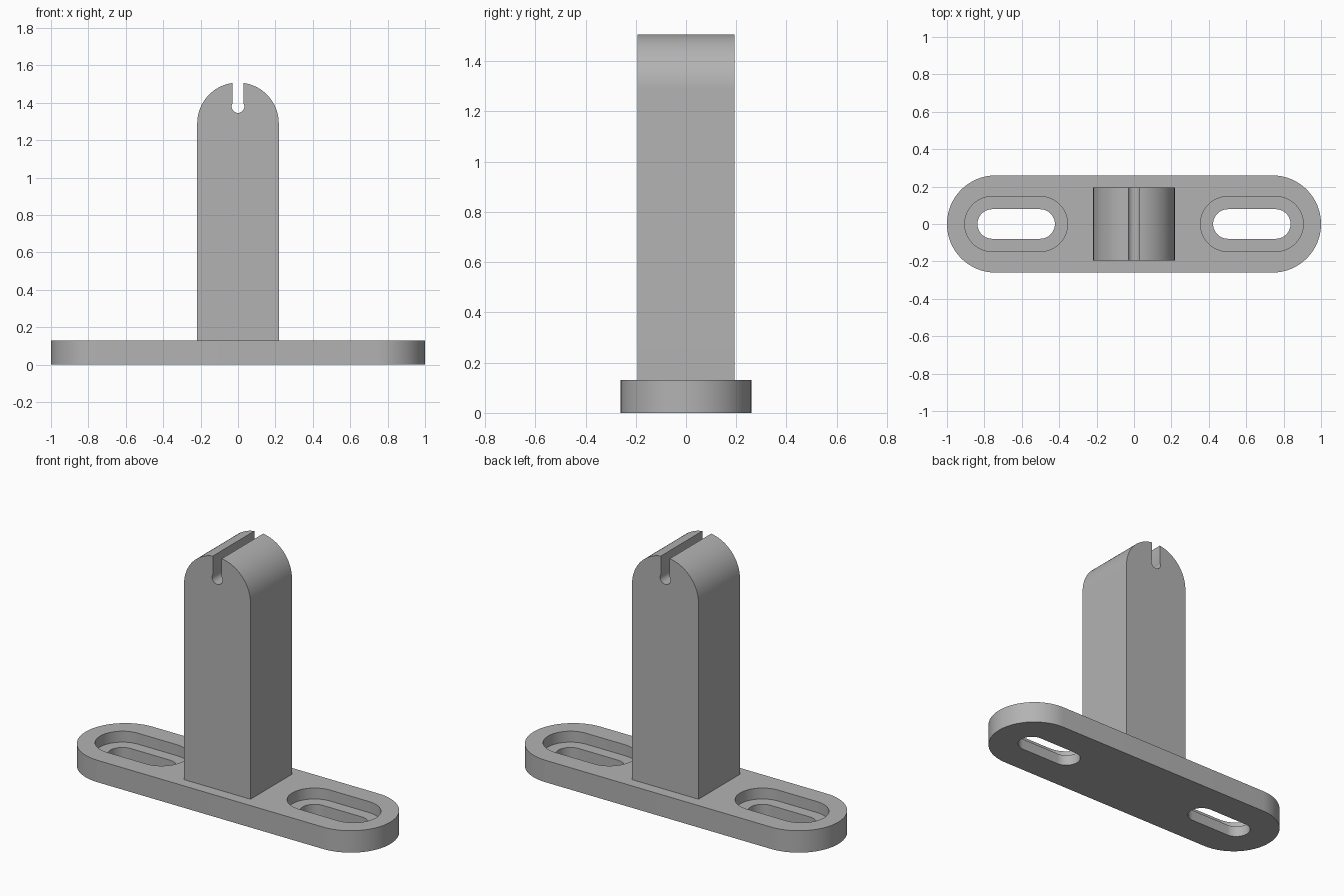
import bpy, bmesh
from math import sin, cos, pi, radians, asin, sqrt
from mathutils import Vector

if "Cube" in bpy.data.objects:
    bpy.data.objects.remove(bpy.data.objects["Cube"], do_unlink=True)

GREY = (0.45, 0.45, 0.45, 1)
grey = bpy.data.materials.new("plain grey")
grey.use_nodes = True
grey.diffuse_color = GREY
grey.node_tree.nodes["Principled BSDF"].inputs["Base Color"].default_value = GREY


def arc(cx, cy, r, start, end, steps=32):
    return [(cx + r * cos(start + (end - start) * i / steps),
             cy + r * sin(start + (end - start) * i / steps)) for i in range(steps + 1)]


def stadium(cx, half_straight, r):
    return (arc(cx + half_straight, 0, r, -pi / 2, pi / 2)
            + arc(cx - half_straight, 0, r, pi / 2, 3 * pi / 2))


def extrude(name, points, direction):
    """Prism made by sweeping a closed 3D outline along a direction."""
    bm = bmesh.new()
    face = bm.faces.new([bm.verts.new(p) for p in points])
    swept = bmesh.ops.extrude_face_region(bm, geom=[face])["geom"]
    bmesh.ops.translate(bm, vec=Vector(direction),
                        verts=[v for v in swept if isinstance(v, bmesh.types.BMVert)])
    bmesh.ops.recalc_face_normals(bm, faces=bm.faces)
    mesh = bpy.data.meshes.new(name)
    bm.to_mesh(mesh)
    bm.free()
    mesh.materials.append(grey)
    obj = bpy.data.objects.new(name, mesh)
    bpy.context.collection.objects.link(obj)
    return obj


def slab(name, outline, z0, z1):
    return extrude(name, [(x, y, z0) for x, y in outline], (0, 0, z1 - z0))


def activate(obj):
    bpy.ops.object.select_all(action="DESELECT")
    obj.select_set(True)
    bpy.context.view_layer.objects.active = obj


def cut(obj, cutter):
    mod = obj.modifiers.new("cut", "BOOLEAN")
    mod.operation = "DIFFERENCE"
    mod.solver = "EXACT"
    mod.object = cutter
    cutter.hide_render = True
    activate(obj)
    bpy.ops.object.modifier_apply(modifier=mod.name)
    bpy.data.objects.remove(cutter, do_unlink=True)


# Base plate with rounded ends
BASE_TOP = 0.13
base = slab("base_plate", stadium(0, 0.74, 0.26), 0, BASE_TOP)

# Recessed mounting slots on both sides
for side in (-1, 1):
    cut(base, slab("recess_cutter", stadium(side * 0.63, 0.128, 0.147), 0.065, 0.3))
    cut(base, slab("slot_cutter", stadium(side * 0.63, 0.128, 0.079), -0.1, 0.2))

# Upright post: rounded top split by a keyhole groove
R, CENTRE = 0.218, 1.29
GROOVE, HOLE_R, HOLE_Z = 0.029, 0.034, 1.38
lip = asin(GROOVE / R)
neck = asin(GROOVE / HOLE_R)
outline = [(-R, BASE_TOP), (R, BASE_TOP)]
outline += arc(0, CENTRE, R, 0, pi / 2 - lip)
outline += arc(0, HOLE_Z, HOLE_R, pi / 2 - neck, -3 * pi / 2 + neck, 24)
outline += arc(0, CENTRE, R, pi / 2 + lip, pi)
post = extrude("upright_post", [(x, -0.194, z) for x, z in outline], (0, 0.388, 0))

for obj in (base, post):
    activate(obj)
    bpy.ops.object.shade_smooth_by_angle(angle=radians(30))
